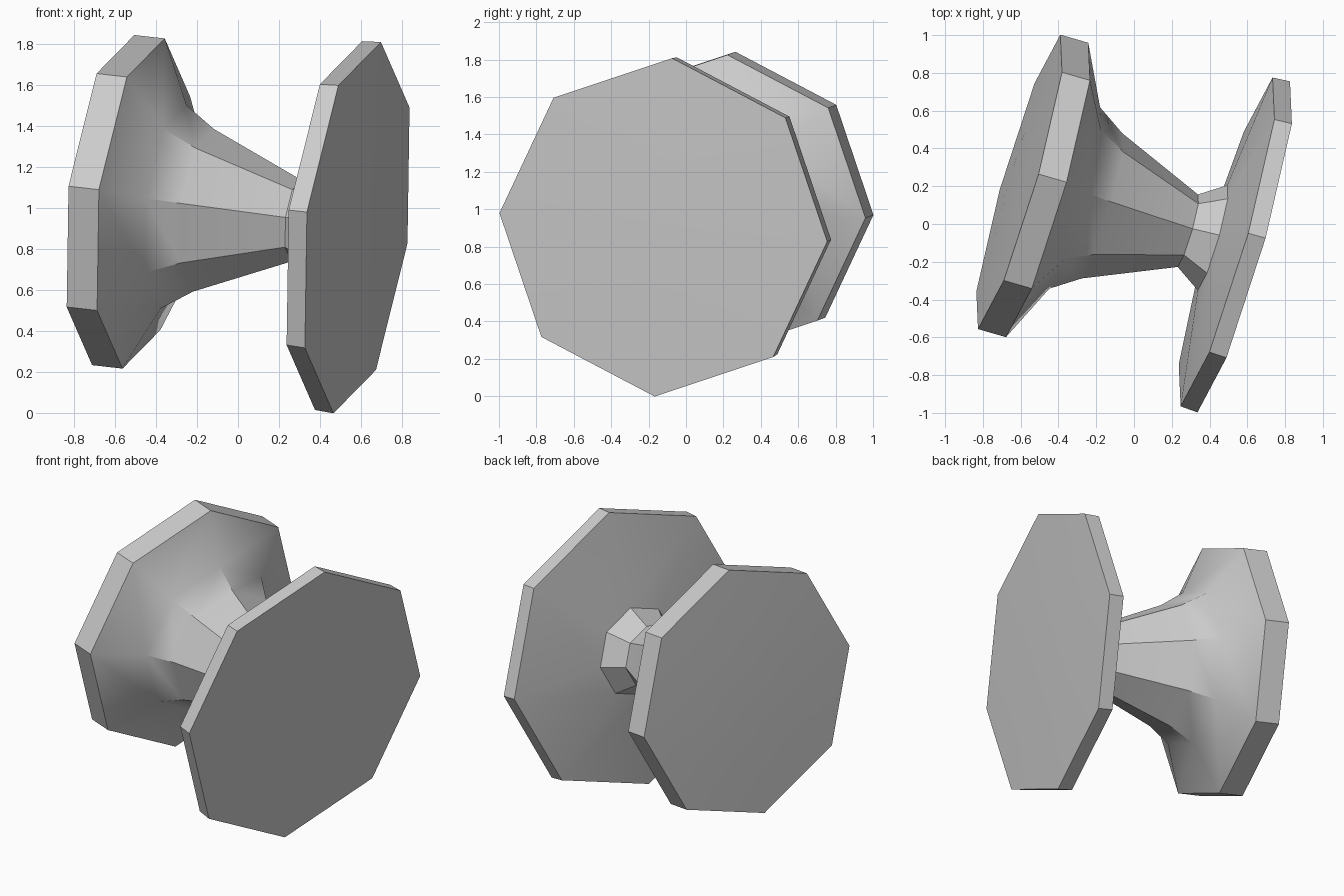
import bpy, bmesh, math
from mathutils import Vector

if "Cube" in bpy.data.objects:
    bpy.data.objects.remove(bpy.data.objects["Cube"], do_unlink=True)

SIDES = 8
START = Vector((-0.608, 0.223, 1.037))            # centre of the small outer face
AXIS = Vector((0.955, -0.2764, -0.108)).normalized()
UP = Vector((0.122, 0.052, 0.99))
UP = (UP - AXIS * UP.dot(AXIS)).normalized()
SIDE = AXIS.cross(UP)

# (distance along the axis, radius)
PROFILE = [
    (-0.012, 0.40),                               # barely domed small end
    (0.0, 0.812), (0.155, 0.812),                 # small flange rim
    (0.308, 0.50), (0.46, 0.40), (0.935, 0.20),   # tapered stem
    (1.072, 0.29),                                # collar
    (1.150, 0.907), (1.245, 0.913),               # large flange rim
    (1.257, 0.40),                                # barely domed large end
]

# Material
grey = bpy.data.materials.new("light grey")
grey.use_nodes = True
colour = (0.6, 0.6, 0.6, 1.0)
grey.diffuse_color = colour
for node in grey.node_tree.nodes:
    if node.type == 'BSDF_PRINCIPLED':
        node.inputs["Base Color"].default_value = colour

# Tilted eight-sided spool, turned around its own axis
bm = bmesh.new()
rings = []
for along, radius in PROFILE:
    ring = []
    for i in range(SIDES):
        a = math.tau * i / SIDES
        offset = UP * math.cos(a) + SIDE * math.sin(a)
        ring.append(bm.verts.new(START + AXIS * along + offset * radius))
    rings.append(ring)
for low, high in zip(rings, rings[1:]):
    for i in range(SIDES):
        j = (i + 1) % SIDES
        bm.faces.new((low[i], low[j], high[j], high[i]))
bm.faces.new(rings[0])
bm.faces.new(rings[-1])
bmesh.ops.recalc_face_normals(bm, faces=bm.faces)

mesh = bpy.data.meshes.new("spool")
bm.to_mesh(mesh)
bm.free()
mesh.materials.append(grey)
spool = bpy.data.objects.new("spool", mesh)
bpy.context.collection.objects.link(spool)

# Soften only the shallow bends, keeping rims and stem facets crisp
bpy.ops.object.select_all(action='DESELECT')
spool.select_set(True)
bpy.context.view_layer.objects.active = spool
bpy.ops.object.shade_smooth_by_angle(angle=math.radians(35))
